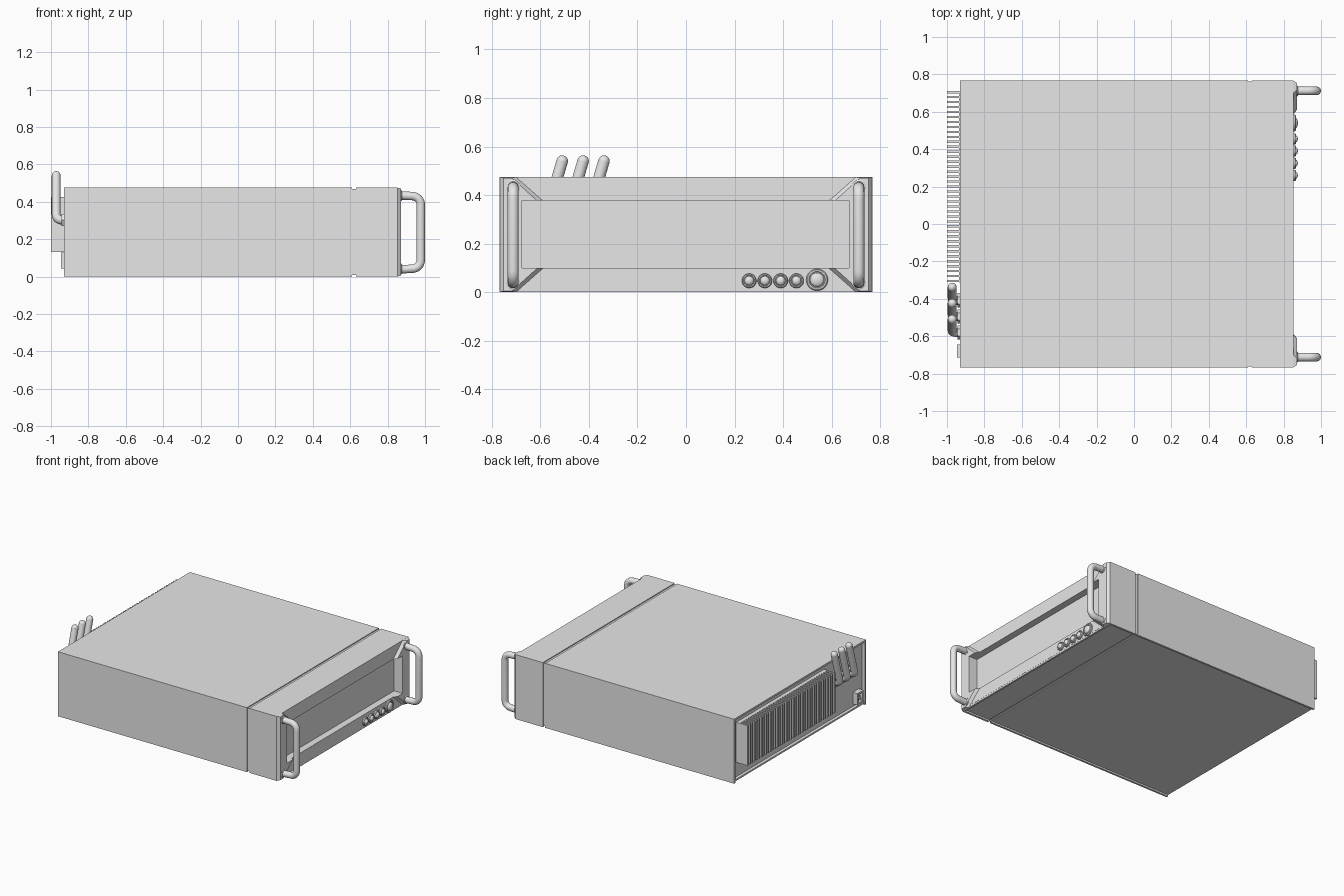
import bpy, bmesh, math
from mathutils import Vector, Matrix

if "Cube" in bpy.data.objects:
    bpy.data.objects.remove(bpy.data.objects["Cube"])

grey = bpy.data.materials.new("plain_grey")
grey.diffuse_color = (0.8, 0.8, 0.8, 1)
grey.use_nodes = True
grey.node_tree.nodes["Principled BSDF"].inputs["Base Color"].default_value = grey.diffuse_color


def finish(name, bm, smooth=False):
    bmesh.ops.recalc_face_normals(bm, faces=bm.faces)
    me = bpy.data.meshes.new(name)
    bm.to_mesh(me)
    bm.free()
    ob = bpy.data.objects.new(name, me)
    bpy.context.collection.objects.link(ob)
    me.materials.append(grey)
    if smooth:
        shade(ob)
    return ob


def select(ob):
    bpy.ops.object.select_all(action='DESELECT')
    ob.select_set(True)
    bpy.context.view_layer.objects.active = ob


def shade(ob):
    select(ob)
    bpy.ops.object.shade_smooth_by_angle(angle=math.radians(35))


def add_prism(bm, x0, prof0, x1, prof1=None):
    # (y, z) outline run along x, optionally tapering to a second outline
    a = [bm.verts.new((x0, y, z)) for y, z in prof0]
    b = [bm.verts.new((x1, y, z)) for y, z in (prof1 or prof0)]
    n = len(a)
    bm.faces.new(a)
    bm.faces.new(b[::-1])
    for i in range(n):
        bm.faces.new((a[i], b[i], b[(i + 1) % n], a[(i + 1) % n]))


def rect(y0, y1, z0, z1):
    return [(y0, z0), (y0, z1), (y1, z1), (y1, z0)]


def prism(name, *args):
    bm = bmesh.new()
    add_prism(bm, *args)
    return finish(name, bm)


def cut(ob, x0, x1, outline):
    cutter = prism("cutter", x0, outline, x1)
    cutter.hide_render = True
    m = ob.modifiers.new("cut", 'BOOLEAN')
    m.operation, m.solver, m.object = 'DIFFERENCE', 'EXACT', cutter
    select(ob)
    bpy.ops.object.modifier_apply(modifier=m.name)
    bpy.data.objects.remove(cutter)


def lathe(name, x, y, z, prof, seg=28):
    # (radius, offset) profile turned about the x direction
    bm = bmesh.new()
    rings = []
    for r, h in prof:
        rings.append([bm.verts.new((x + h, y + r * math.cos(2 * math.pi * i / seg),
                                    z + r * math.sin(2 * math.pi * i / seg))) for i in range(seg)])
    for a, b in zip(rings, rings[1:]):
        for i in range(seg):
            j = (i + 1) % seg
            bm.faces.new((a[i], a[j], b[j], b[i]))
    bm.faces.new(rings[0])
    bm.faces.new(rings[-1])
    return finish(name, bm, True)


def tube(name, pts, radius, fillet, steps=8):
    # round bar along a path with filleted corners
    pts = [Vector(p) for p in pts]
    path = [pts[0]]
    for p, c, n in zip(pts, pts[1:], pts[2:]):
        a = c + (p - c).normalized() * fillet
        b = c + (n - c).normalized() * fillet
        for i in range(steps + 1):
            t = i / steps
            w = 2 * t * (1 - t) * 0.8
            s = (1 - t) ** 2 + w + t * t
            path.append((a * (1 - t) ** 2 + c * w + b * t * t) / s)
    path.append(pts[-1])
    cu = bpy.data.curves.new(name, 'CURVE')
    cu.dimensions = '3D'
    cu.bevel_depth, cu.bevel_resolution, cu.use_fill_caps = radius, 5, True
    sp = cu.splines.new('POLY')
    sp.points.add(len(path) - 1)
    for q, v in zip(sp.points, path):
        q.co = (*v, 1)
    ob = bpy.data.objects.new(name, cu)
    bpy.context.collection.objects.link(ob)
    cu.materials.append(grey)
    select(ob)
    bpy.ops.object.convert(target='MESH')
    shade(bpy.context.view_layer.objects.active)


W, H = 0.768, 0.475


# Case: cover sides hang slightly below the floor plate
def case_outline(d=0.0):
    w, t, f = W - d, W - 0.015, 0.012 + d
    return [(-w, d), (-w, H - d), (w, H - d), (w, d), (t, d), (t, f), (-t, f), (-t, d)]


rear = prism("rear_case", -0.93, case_outline(), 0.61)
cut(rear, -1.1, -0.908, rect(-W + 0.014, W - 0.014, 0.024, H - 0.013))
prism("case_groove", 0.60, case_outline(0.007), 0.64)
front = prism("front_case", 0.63, case_outline(), 0.852)
WINDOW = rect(-0.675, 0.672, 0.10, 0.377)
cut(front, 0.802, 1.1, WINDOW)
prism("front_floor_lip", 0.838, rect(-W + 0.01, W - 0.01, 0.0, 0.03), 0.851)

# Raised corner brackets and handles on the front panel
for s, side in ((-1, "left"), (1, "right")):
    base = [(-W, 0), (-W, H), (-0.70, H), (-0.583, 0.372), (-0.583, 0.103), (-0.70, 0)]
    top = [(-0.752, 0.005), (-0.752, 0.470), (-0.717, 0.470), (-0.608, 0.372),
           (-0.608, 0.103), (-0.717, 0.005)]
    br = prism(side + "_bracket", 0.851, [(-s * y, z) for y, z in base],
               0.872, [(-s * y, z) for y, z in top])
    cut(br, 0.8, 1.1, WINDOW)
    y = s * 0.712
    tube(side + "_handle", [(0.86, y, 0.434), (0.977, y, 0.428), (0.977, y, 0.044), (0.86, y, 0.038)],
         0.023, 0.045)
    for z in (0.434, 0.040):
        lathe(side + "_handle_collar", 0.868, y, z, [(0.029, 0), (0.029, 0.006), (0.024, 0.009)])


# Buttons: a ring with a domed centre
def button(name, y, z, r):
    prof = [(r, 0), (r, 0.010), (r * 0.9, 0.014), (r * 0.76, 0.014), (r * 0.72, 0.007), (r * 0.64, 0.007)]
    prof += [(r * 0.64 * math.cos(a), 0.012 + 0.013 * math.sin(a))
             for a in (0, 0.3, 0.6, 0.9, 1.2, 1.45)]
    lathe(name, 0.851, y, z, prof)


for i in range(4):
    button("button_%d" % (i + 1), 0.26 + 0.065 * i, 0.047, 0.030)
button("power_knob", 0.54, 0.051, 0.045)

# Heat sink on the back
bm = bmesh.new()
add_prism(bm, -0.935, rect(-0.312, 0.712, 0.13, 0.425), -0.90)
N = 39
for i in range(N):
    yc = -0.305 + 1.01 * i / (N - 1)
    add_prism(bm, -1.0, rect(yc - 0.006, yc + 0.006, 0.13, 0.425), -0.93)
finish("heat_sink", bm)

# Three angled aerials on the back, leaning together
for i in range(3):
    y = -0.58 + 0.086 * i
    tube("aerial_%d" % (i + 1), [(-0.915, y, 0.302), (-0.972, y, 0.302), (-0.972, y + 0.070, 0.540)],
         0.024, 0.03)
    bm = bmesh.new()
    bmesh.ops.create_uvsphere(bm, u_segments=20, v_segments=10, radius=0.0238,
                              matrix=Matrix.Translation((-0.972, y + 0.070, 0.540)))
    finish("aerial_tip_%d" % (i + 1), bm, True)
    lathe("aerial_nut_%d" % (i + 1), -0.945, y, 0.302, [(0.038, 0), (0.038, 0.04)], 6)

# Power socket on the back
sock = prism("power_socket", -0.946, rect(-0.715, -0.645, 0.042, 0.128), -0.90)
cut(sock, -1.1, -0.918, rect(-0.705, -0.655, 0.054, 0.116))
for y, z in ((-0.693, 0.075), (-0.667, 0.075), (-0.68, 0.098)):
    prism("socket_pin", -0.94, rect(y - 0.003, y + 0.003, z - 0.008, z + 0.008), -0.91)
